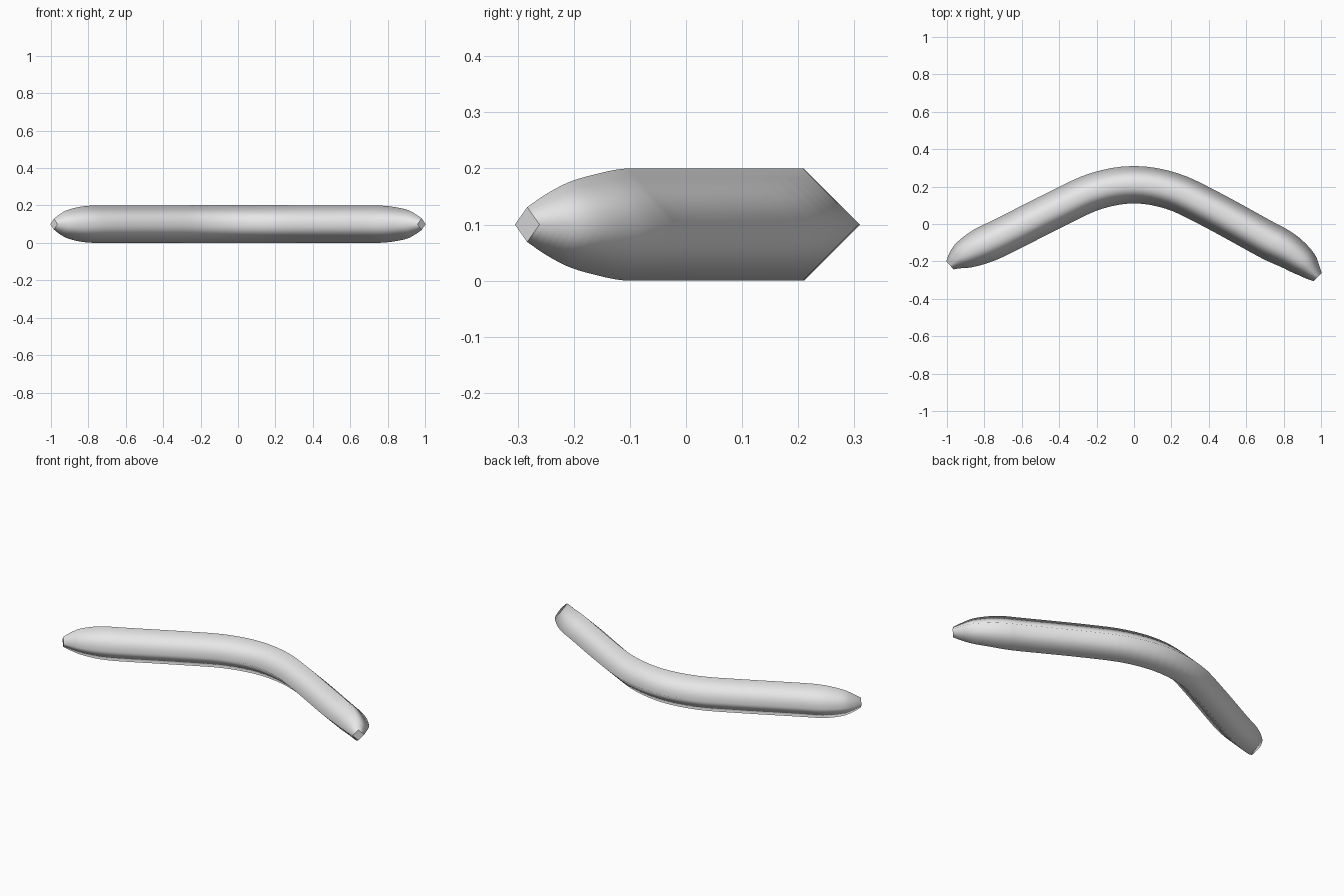
import bpy, bmesh
from mathutils import Vector

cube = bpy.data.objects.get("Cube")
if cube:
    bpy.data.objects.remove(cube)

# Centre line of the bent bar: x, y, radius
PATH = [Vector(p) for p in [
    (-0.984, -0.221, 0.029), (-0.95, -0.192, 0.055), (-0.905, -0.163, 0.078),
    (-0.815, -0.118, 0.097), (-0.7, -0.065, 0.1), (-0.4, 0.087, 0.1),
    (-0.2, 0.177, 0.1), (0, 0.21, 0.1), (0.2, 0.177, 0.1), (0.4, 0.085, 0.1),
    (0.7, -0.079, 0.1), (0.77, -0.115, 0.099), (0.835, -0.152, 0.092),
    (0.905, -0.205, 0.077), (0.947, -0.248, 0.055), (0.982, -0.283, 0.031)]]
STEPS = 4
MID_Z = 0.1


def smooth_path(points, steps):
    """Catmull-Rom samples through the points."""
    ext = [2 * points[0] - points[1]] + points + [2 * points[-1] - points[-2]]
    out = []
    for a, b, c, d in zip(ext, ext[1:], ext[2:], ext[3:]):
        for i in range(steps):
            t = i / steps
            out.append(0.5 * (2 * b + (c - a) * t + (2 * a - 5 * b + 4 * c - d) * t ** 2
                              + (3 * b - 3 * c + d - a) * t ** 3))
    return out + [points[-1].copy()]


# Sweep a diamond section along the path
bm = bmesh.new()
samples = smooth_path(PATH, STEPS)
rings = []
for i, s in enumerate(samples):
    ahead = samples[min(i + 1, len(samples) - 1)] - samples[max(i - 1, 0)]
    side = Vector((-ahead.y, ahead.x, 0)).normalized()
    up = Vector((0, 0, 1))
    centre = Vector((s.x, s.y, MID_Z))
    radius = min(s.z, 0.1)
    rings.append([bm.verts.new(centre + d * radius) for d in (side, up, -side, -up)])

for r, q in zip(rings, rings[1:]):
    for k in range(4):
        n = (k + 1) % 4
        bm.faces.new((r[k], r[n], q[n], q[k])).smooth = True

# Flat end caps with crisp rims
for ring in (rings[0], rings[-1]):
    cap = bm.faces.new(ring)
    for e in cap.edges:
        e.smooth = False
bmesh.ops.recalc_face_normals(bm, faces=bm.faces)

mesh = bpy.data.meshes.new("bent_bar")
bm.to_mesh(mesh)
bm.free()
bar = bpy.data.objects.new("bent_bar", mesh)
bpy.context.collection.objects.link(bar)

# Plain grey material
grey = bpy.data.materials.new("light_grey")
grey.use_nodes = True
colour = (0.8, 0.8, 0.8, 1)
grey.diffuse_color = colour
grey.node_tree.nodes["Principled BSDF"].inputs["Base Color"].default_value = colour
mesh.materials.append(grey)
